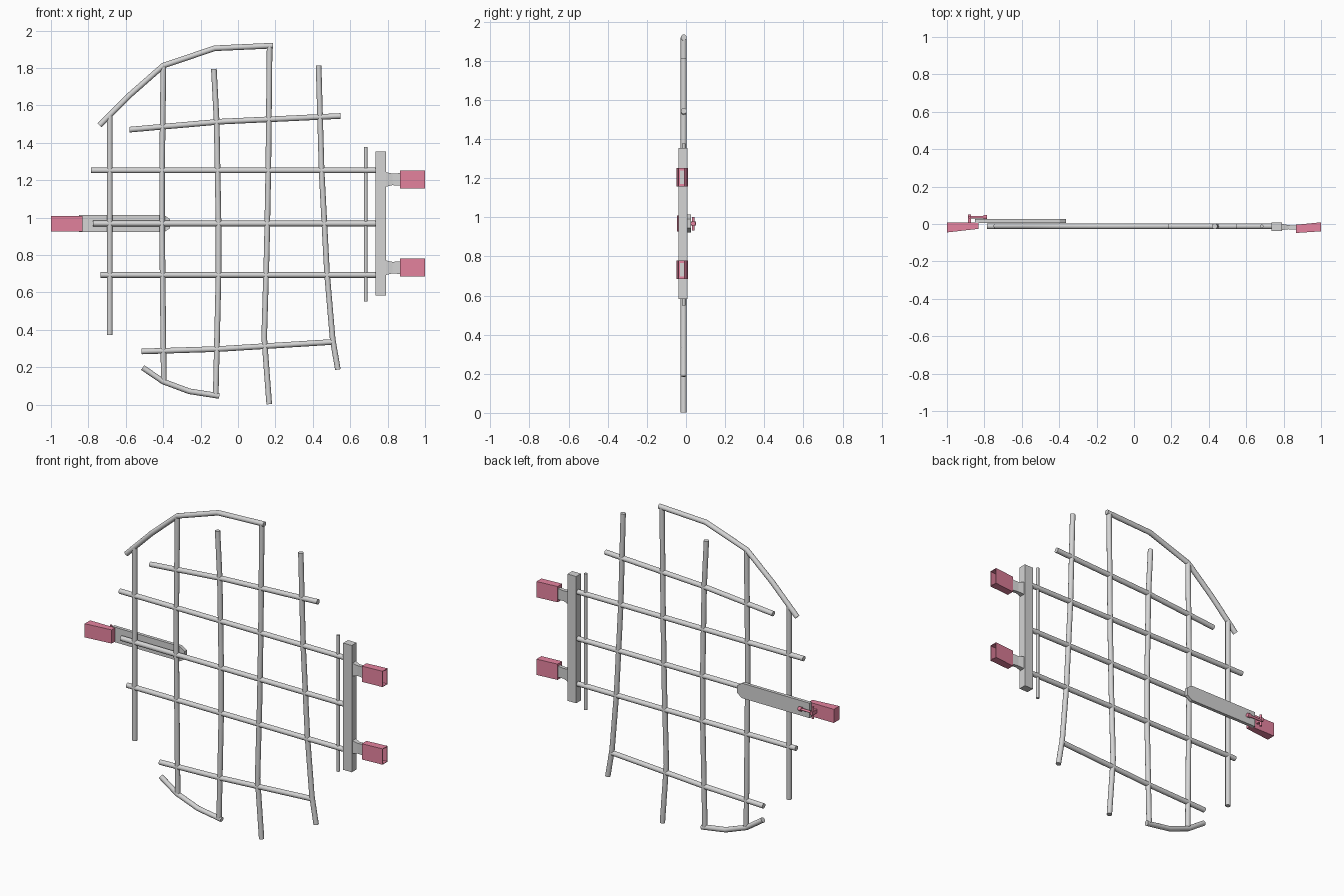
import bpy, bmesh, math
from mathutils import Vector

cube = bpy.data.objects.get("Cube")
if cube:
    bpy.data.objects.remove(cube)


def material(name, rgb):
    m = bpy.data.materials.new(name)
    m.use_nodes = True
    m.diffuse_color = (*rgb, 1)
    m.node_tree.nodes["Principled BSDF"].inputs["Base Color"].default_value = (*rgb, 1)
    return m


GREY = material("steel grey", (0.66, 0.66, 0.66))
PINK = material("dusty pink", (0.79, 0.23, 0.35))
BAR_Y = -0.012


def finish(name, bm, mat):
    bmesh.ops.recalc_face_normals(bm, faces=bm.faces)
    me = bpy.data.meshes.new(name)
    bm.to_mesh(me)
    bm.free()
    me.materials.append(mat)
    ob = bpy.data.objects.new(name, me)
    bpy.context.scene.collection.objects.link(ob)
    return ob


def bar(name, points, radius=0.015, y=BAR_Y, mat=GREY, sides=16):
    """Round bar swept along a path of (x, z) points, with mitred bends."""
    pts = [Vector((x, y, z)) for x, z in points]
    bm = bmesh.new()
    rings = []
    for i, p in enumerate(pts):
        a = (p - pts[i - 1]).normalized() if i else None
        b = (pts[i + 1] - p).normalized() if i < len(pts) - 1 else None
        t = ((a or b) + (b or a)).normalized()
        side = Vector((-t.z, 0, t.x))
        ring = []
        for k in range(sides):
            ang = math.tau * k / sides
            off = side * math.cos(ang) + Vector((0, math.sin(ang), 0))
            ring.append(bm.verts.new(p + off * radius))
        rings.append(ring)
    for r, s in zip(rings, rings[1:]):
        for k in range(sides):
            n = (k + 1) % sides
            bm.faces.new((r[k], r[n], s[n], s[k]))
    bm.faces.new(rings[0])
    bm.faces.new(rings[-1])
    ob = finish(name, bm, mat)
    ob.data.shade_smooth()
    ob.data.set_sharp_from_angle(angle=math.radians(40))
    return ob


def loft(name, sections, mat, open_end=False):
    """Box lofted along x through sections (x, y0, y1, z0, z1)."""
    bm = bmesh.new()
    rings = [[bm.verts.new((x, y, z)) for y, z in
              ((y0, z0), (y1, z0), (y1, z1), (y0, z1))]
             for x, y0, y1, z0, z1 in sections]
    for r, s in zip(rings, rings[1:]):
        for k in range(4):
            n = (k + 1) % 4
            bm.faces.new((r[k], r[n], s[n], s[k]))
    bm.faces.new(rings[0])
    if not open_end:
        bm.faces.new(rings[-1])
    return finish(name, bm, mat)


# Upright bars
bar("upright_1", [(-.686, .373), (-.686, 1.545)])
bar("upright_2", [(-.397, .13), (-.406, .965), (-.406, 1.25), (-.399, 1.805)])
bar("upright_3", [(-.119, .052), (-.104, .7), (-.104, .965), (-.114, 1.51), (-.129, 1.795)])
bar("upright_4", [(.167, .002), (.14, .36), (.154, .83), (.162, 1.25), (.169, 1.92)])
bar("upright_5", [(.534, .187), (.506, .35), (.476, .7), (.447, 1.25), (.431, 1.812)])
bar("thin_upright", [(.683, .55), (.683, 1.378)], radius=0.009)

# Cross bars
for i, (x, z) in enumerate([(-.735, .693), (-.775, .968), (-.785, 1.252)]):
    bar(f"cross_bar_{i + 1}", [(x, z), (.74, z)])
bar("top_cross_bar", [(-.58, 1.47), (-.09, 1.513), (.548, 1.543)])
bar("bottom_cross_bar", [(-.515, .284), (-.105, .297), (.51, .335)])

# Curved rims
bar("top_rim", [(-.74, 1.493), (-.575, 1.658), (-.4, 1.812), (-.125, 1.905), (.187, 1.919)])
bar("bottom_rim", [(-.51, .198), (-.4, .123), (-.26, .071), (-.1, .046)])

# Hinge post with its two tapered arms and hollow pink sockets
loft("hinge_post", [(.734, -.038, .008, .582, 1.353), (.792, -.038, .008, .582, 1.353)], GREY)
for tag, z in (("lower", .732), ("upper", 1.204)):
    loft(f"{tag}_hinge_arm", [(.787, -.032, .002, z - .04, z + .04),
                              (.825, -.028, -.006, z - .031, z + .031),
                              (.876, -.03, -.01, z - .034, z + .034)], GREY)
    socket = loft(f"{tag}_hinge_socket", [(.867, -.048, -.004, z - .048, z + .048),
                                          (1, -.039, .009, z - .048, z + .048)],
                  PINK, open_end=True)
    wall = socket.modifiers.new("wall", 'SOLIDIFY')
    wall.thickness = 0.005
    wall.offset = -1

# Latch plate with chamfered tip
loft("latch_plate", [(-.85, .006, .026, .922, 1.013), (-.395, .006, .026, .922, 1.013),
                     (-.363, .006, .026, .944, .991)], GREY)

# Latch block and turning handle
loft("latch_block", [(-1, -.045, .008, .926, 1.009), (-.832, -.026, .008, .926, 1.009)], PINK)
loft("handle_stem", [(-.887, .004, .052, .957, .979), (-.872, .004, .052, .957, .979)], PINK)
bar("handle_rod", [(-.875, .968), (-.79, .968)], radius=0.007, y=0.037, mat=PINK)
bar("handle_knob", [(-.805, .968), (-.785, .968)], radius=0.012, y=0.037, mat=PINK)
bar("handle_cross", [(-.88, .932), (-.88, 1.002)], radius=0.007, y=0.037, mat=PINK)
